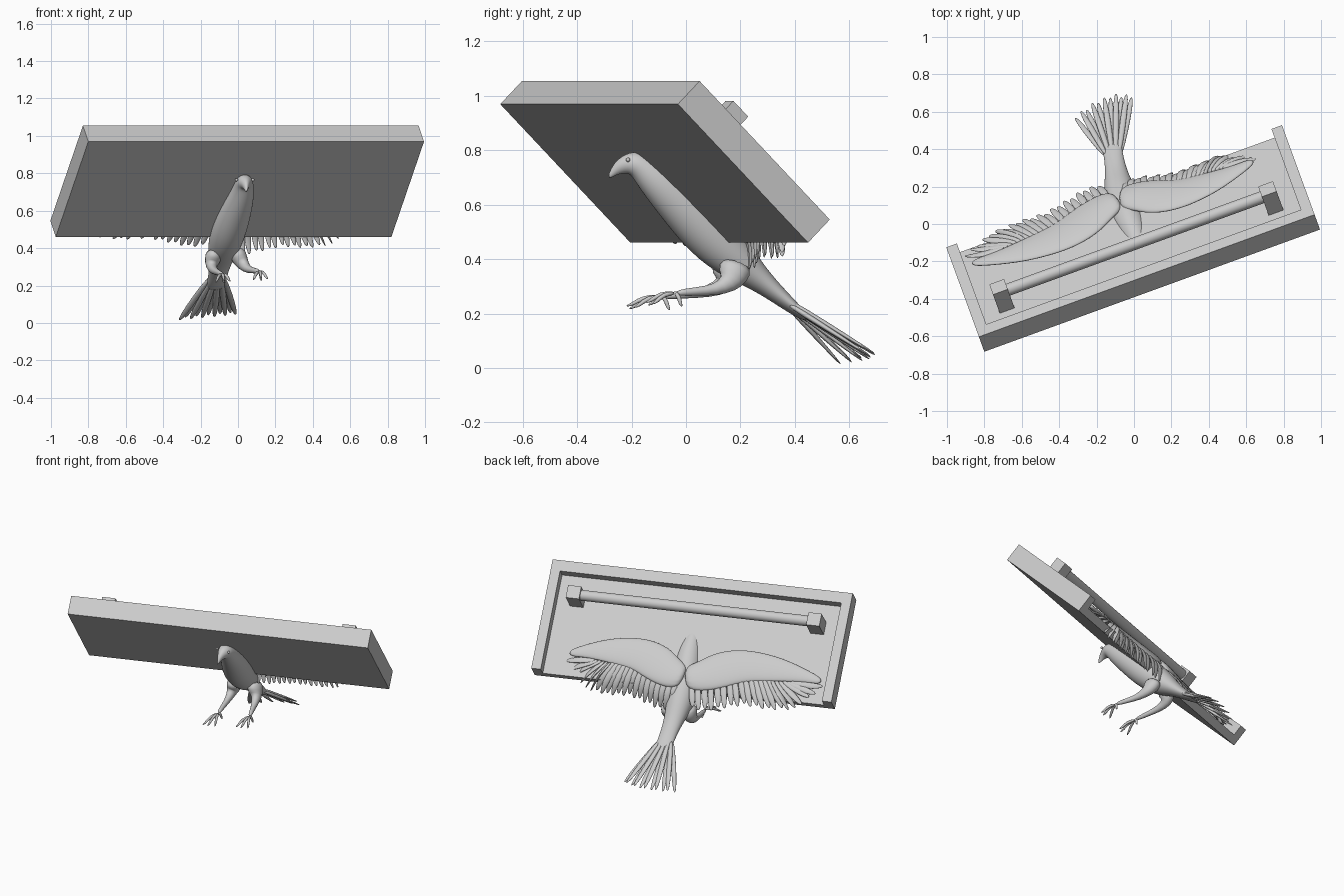
import bpy, bmesh, math
from mathutils import Vector, Matrix

if "Cube" in bpy.data.objects:
    bpy.data.objects.remove(bpy.data.objects["Cube"])

grey = bpy.data.materials.new("plain_grey")
grey.use_nodes = True
COLOUR = (0.6, 0.6, 0.6, 1)
grey.diffuse_color = COLOUR
grey.node_tree.nodes["Principled BSDF"].inputs["Base Color"].default_value = COLOUR

# Tray frame: x along the length, y down the slope, z out of the open side
TILT = (Matrix.Translation((0.01, -0.117, 0.715))
        @ Matrix.Rotation(math.radians(20), 4, 'Z')
        @ Matrix.Rotation(math.radians(-45), 4, 'X'))
WORLD = Matrix.Identity(4)


def finish(name, bm, matrix=WORLD, smooth=False, subdiv=0):
    bmesh.ops.recalc_face_normals(bm, faces=bm.faces)
    mesh = bpy.data.meshes.new(name)
    bm.to_mesh(mesh)
    bm.free()
    mesh.materials.append(grey)
    obj = bpy.data.objects.new(name, mesh)
    bpy.context.collection.objects.link(obj)
    obj.matrix_world = matrix
    if smooth:
        for p in mesh.polygons:
            p.use_smooth = True
    if subdiv:
        mod = obj.modifiers.new("round", 'SUBSURF')
        mod.levels = mod.render_levels = subdiv
    return obj


def box(bm, lo, hi):
    lo, hi = Vector(lo), Vector(hi)
    size = Matrix.Diagonal((*(hi - lo), 1))
    bmesh.ops.create_cube(bm, size=1, matrix=Matrix.Translation((lo + hi) / 2) @ size)


def loft(bm, stations, side, sides=10):
    """Skin of elliptical rings; a station is (point, half width, half depth)."""
    pts = [Vector(s[0]) for s in stations]
    rings = []
    for i, (_, w, d) in enumerate(stations):
        t = (pts[min(i + 1, len(pts) - 1)] - pts[max(i - 1, 0)]).normalized()
        s = (Vector(side) - t * t.dot(Vector(side))).normalized()
        n = s.cross(t)
        rings.append([bm.verts.new(pts[i] + s * w * math.cos(a) + n * d * math.sin(a))
                      for a in (math.tau * k / sides for k in range(sides))])
    for r, q in zip(rings, rings[1:]):
        for k in range(sides):
            j = (k + 1) % sides
            bm.faces.new((r[k], r[j], q[j], q[k]))
    bm.faces.new(rings[0][::-1])
    bm.faces.new(rings[-1])


def blend(table, x):
    """Linear lookup in rows of (x, a, b)."""
    for p, q in zip(table, table[1:]):
        if x <= q[0]:
            f = max(0, (x - p[0]) / (q[0] - p[0]))
            return [a + (b - a) * f for a, b in zip(p[1:], q[1:])]
    return list(table[-1][1:])


# Tray: floor plus a rim on three sides, open at the low edge
L, H, FLOOR, TOP = 0.955, 0.36, 0.05, 0.12
bm = bmesh.new()
box(bm, (-L, -H, 0), (L, H, FLOOR))
finish("tray_floor", bm, TILT)
bm = bmesh.new()
outline = [(-L, H), (-L, -H), (L, -H), (L, H),
           (L - .06, H), (L - .06, .07 - H), (.06 - L, .07 - H), (.06 - L, H)]
face = bm.faces.new([bm.verts.new((x, y, FLOOR)) for x, y in outline])
up = bmesh.ops.extrude_face_region(bm, geom=[face])["geom"]
bmesh.ops.translate(bm, vec=(0, 0, TOP - FLOOR),
                    verts=[g for g in up if isinstance(g, bmesh.types.BMVert)])
finish("tray_rim", bm, TILT)

# Perch rod between two blocks
for name, x in (("left", 0.765), ("right", -0.765)):
    bm = bmesh.new()
    box(bm, (x - .042, -.177, FLOOR), (x + .042, -.095, .2))
    finish(name + "_perch_block", bm, TILT)
bm = bmesh.new()
bmesh.ops.create_cone(bm, segments=32, radius1=.033, radius2=.033, depth=1.46,
                      matrix=Matrix.Translation((0, -.136, .155)) @ Matrix.Rotation(math.pi / 2, 4, 'Y'))
finish("perch_rod", bm, TILT, smooth=True)

# Body from beak to tail root
ACROSS = (0.96, 0.28, 0)
bm = bmesh.new()
loft(bm, [((.045, -.283, .700), .004, .006), ((.044, -.265, .722), .012, .016),
          ((.042, -.240, .742), .024, .03), ((.038, -.200, .757), .046, .046),
          ((.032, -.160, .735), .052, .055), ((.022, -.105, .690), .068, .075),
          ((-.015, -.01, .60), .09, .096), ((-.055, .09, .485), .1, .1),
          ((-.08, .19, .39), .085, .08), ((-.095, .27, .325), .062, .045),
          ((-.11, .37, .24), .05, .028), ((-.125, .45, .175), .06, .012)], ACROSS, 14)
finish("bird_body", bm, smooth=True, subdiv=2)

# Eyes
bm = bmesh.new()
for x in (-.008, .08):
    bmesh.ops.create_uvsphere(bm, u_segments=12, v_segments=8, radius=.008,
                              matrix=Matrix.Translation((x, -.213, .765)))
finish("eyes", bm, smooth=True)

# Tail fan
tips = [(0, -.315, .57), (.35, -.21, .645), (.65, -.11, .685), (1, -.012, .68)]
bm = bmesh.new()
COUNT = 11
for i in range(COUNT):
    f = i / (COUNT - 1)
    x, y = blend(tips, f)
    root = Vector((-.15 + .075 * f, .36, .245 + .01 * (i % 2)))
    tip = Vector((x, y + .015 * (i % 2), .012 + .03 * f + .012 * (i % 2)))
    loft(bm, [(root, .012, .012), (root.lerp(tip, .45), .019, .011),
              (root.lerp(tip, .85), .017, .006), (tip, .006, .003)], (1, 0, 0), 8)
finish("tail_feathers", bm, smooth=True, subdiv=1)

# Wings: rows are distance out, leading edge, trailing edge
WING = [(.0, .22, .44), (.08, .19, .47), (.17, .12, .475), (.25, .075, .45), (.4, .065, .41),
        (.56, .09, .42), (.72, .14, .40), (.88, .21, .36)]


def wing(name, sign, span, tip_height):
    bm = bmesh.new()
    plate = []
    for k in range(10):
        a = .86 * k / 9
        lead, trail = blend(WING, a)
        chord = (trail - lead) * (.7 - .45 * (k / 9) ** 2)
        plate.append(((sign * a * span, lead + chord / 2, .08), chord / 2, .034 - .0024 * k))
    loft(bm, plate, (0, 1, 0), 12)
    finish(name + "_wing", bm, TILT, smooth=True, subdiv=2)
    # Flight feathers sweep outward towards the wing tip
    bm = bmesh.new()
    count = 21
    for i in range(count):
        f = i / (count - 1)
        a = .08 + .8 * f
        lead, trail = blend(WING, a)
        drop = max(0, f - .8) / .2
        tip = Vector((sign * a * span, trail - .10 * drop + .014 * (i % 2), tip_height + .06 * drop))
        b = a - .03 - .2 * f ** 2
        rl, rt = blend(WING, b)
        root = Vector((sign * b * span, rl + (rt - rl) * .45, .082))
        mid = root.lerp(tip, .55)
        mid.z = .075
        near = root.lerp(tip, .88)
        near.z = (tip.z * 2 + .07) / 3
        loft(bm, [(root, .014, .008), (mid, .025, .009), (near, .017, .006), (tip, .006, .003)],
             (1, 0, 0) if f < .75 else (.5, sign, 0), 8)
    finish(name + "_wing_feathers", bm, TILT, smooth=True, subdiv=1)


wing("right", -1, 1.0, .05)
wing("left", 1, .87, -.015)


# Legs with three front toes and one back toe
def leg(name, hip, knee, ankle, reach):
    hip, knee, ankle = Vector(hip), Vector(knee), Vector(ankle)
    bm = bmesh.new()
    loft(bm, [(hip, .05, .07), (hip.lerp(knee, .55), .045, .06),
              (knee + Vector((0, .005, .02)), .032, .038),
              (knee.lerp(ankle, .25), .022, .022), (knee.lerp(ankle, .6), .015, .016),
              (ankle, .013, .013)], (1, 0, 0))
    for x, y, z in ((-.035, -1, -.045), (.01, -1.1, -.035), (.045, -.85, -.04), (.01, .25, -.05)):
        end = ankle + Vector((x, y * reach, z))
        bend = ankle.lerp(end, .5) + Vector((0, 0, .016))
        loft(bm, [(ankle, .009, .009), (bend, .009, .009),
                  (ankle.lerp(end, .8), .008, .008), (end, .002, .002)], (1, 0, 0), 8)
    finish(name + "_leg", bm, smooth=True, subdiv=1)


leg("right", (-.125, .16, .39), (-.145, .14, .285), (-.085, -.09, .262), .12)
leg("left", (-.01, .19, .39), (.03, .155, .29), (.115, -.04, .275), .1)
